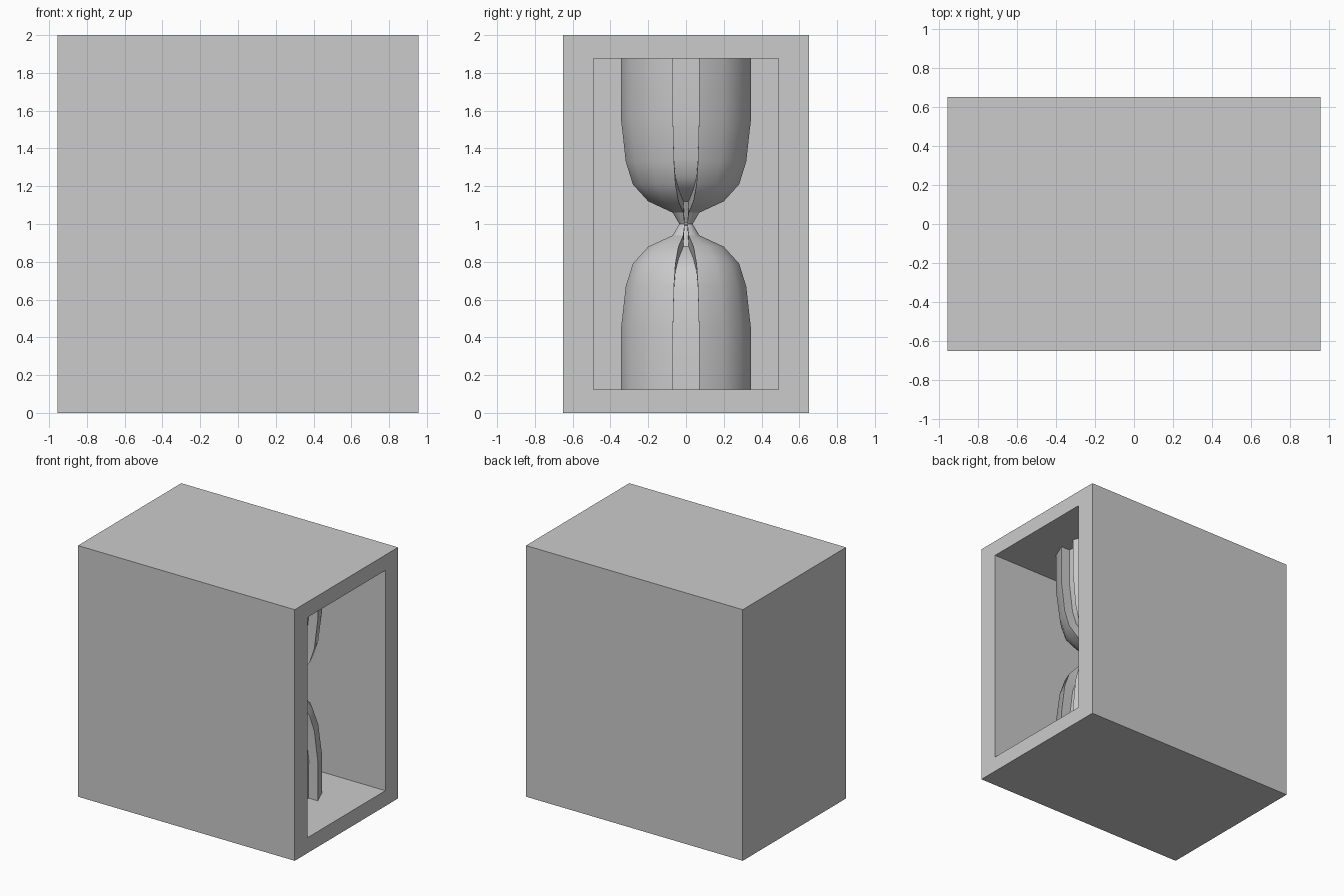
import bpy, bmesh
from math import cos, sin, pi
from mathutils import Vector, Matrix

default = bpy.data.objects.get("Cube")
if default:
    bpy.data.objects.remove(default, do_unlink=True)

# Single plain material
grey = bpy.data.materials.new("plain_grey")
grey.use_nodes = True
colour = (0.6, 0.6, 0.6, 1)
grey.diffuse_color = colour
grey.node_tree.nodes["Principled BSDF"].inputs["Base Color"].default_value = colour


def make_object(name, bm):
    mesh = bpy.data.meshes.new(name)
    bm.to_mesh(mesh)
    bm.free()
    mesh.materials.append(grey)
    obj = bpy.data.objects.new(name, mesh)
    bpy.context.collection.objects.link(obj)
    return obj


# Case: a block with a rectangular recess open on the +x side
HALF_X, HALF_Y = 0.955, 0.65
RECESS_Y, RECESS_Z, RECESS_BACK = 0.49, 0.877, -0.33
bm = bmesh.new()
bmesh.ops.create_cube(bm, size=2)
bmesh.ops.scale(bm, vec=(HALF_X, HALF_Y, 1), verts=bm.verts)
opening = max(bm.faces, key=lambda f: f.calc_center_median().x)
bmesh.ops.inset_individual(bm, faces=[opening], thickness=0.1)
for v in opening.verts:
    v.co.y = RECESS_Y if v.co.y > 0 else -RECESS_Y
    v.co.z = RECESS_Z if v.co.z > 0 else -RECESS_Z
floor = bmesh.ops.extrude_discrete_faces(bm, faces=[opening])["faces"][0]
for v in floor.verts:
    v.co.x = RECESS_BACK
bmesh.ops.recalc_face_normals(bm, faces=bm.faces)
bmesh.ops.translate(bm, vec=(0, 0, 1), verts=bm.verts)
make_object("case", bm)

# Hourglass: mirrored profile of (radius, height from the neck), turned in 16 steps
SIDES, GROOVE_DEPTH, CENTRE_X = 16, 0.08, 0.31
half = [(0.352, 0.877), (0.352, 0.565), (0.325, 0.33), (0.287, 0.21),
        (0.204, 0.12), (0.072, 0.06)]
profile = [(r, -h) for r, h in half] + [(0.036, 0)] + [(r, h) for r, h in reversed(half)]
start = pi / SIDES
bm = bmesh.new()
verts = [bm.verts.new((r * cos(start), r * sin(start), h)) for r, h in profile]
edges = [bm.edges.new(pair) for pair in zip(verts, verts[1:])]
bmesh.ops.spin(bm, geom=verts + edges, axis=(0, 0, 1), cent=(0, 0, 0),
               angle=2 * pi, steps=SIDES)
bmesh.ops.remove_doubles(bm, verts=bm.verts, dist=0.0005)
bmesh.ops.recalc_face_normals(bm, faces=bm.faces)
for f in bm.faces:
    c = f.calc_center_median()
    if f.normal.dot(Vector((c.x, c.y, 0))) < 0:
        f.normal_flip()

# Groove: the strip of faces towards the opening is pushed inwards
strip = [f for f in bm.faces
         if abs(f.calc_center_median().y) < 0.001 and f.calc_center_median().x > 0]
pushed = bmesh.ops.extrude_face_region(bm, geom=strip)["geom"]
bmesh.ops.delete(bm, geom=[f for f in strip if f.is_valid], context='FACES_ONLY')
faces = [g for g in pushed if isinstance(g, bmesh.types.BMFace)]
for f in faces:
    f.normal_update()
shift = {}
for v in {v for f in faces for v in f.verts}:
    n = sum((f.normal for f in v.link_faces if f in faces), Vector()).normalized()
    shift[v] = n * GROOVE_DEPTH
for v, offset in shift.items():
    v.co -= offset
bmesh.ops.transform(bm, matrix=Matrix.Translation((CENTRE_X, 0, 1)), verts=bm.verts)
hourglass = make_object("hourglass", bm)

bpy.ops.object.select_all(action='DESELECT')
hourglass.select_set(True)
bpy.context.view_layer.objects.active = hourglass
bpy.ops.object.shade_smooth_by_angle(angle=pi / 6)
